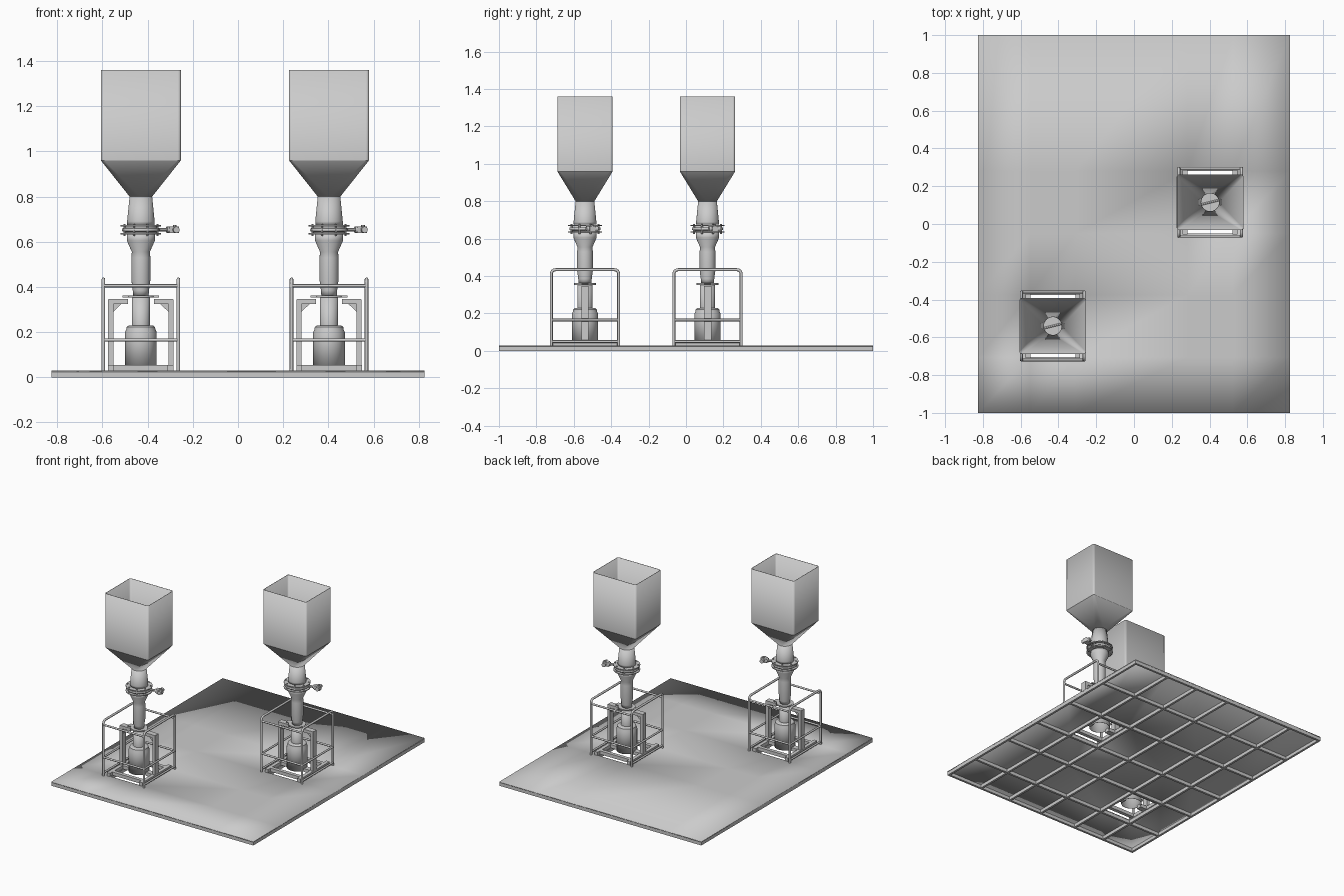
import bpy, bmesh
from math import sin, cos, pi, radians
from mathutils import Vector, Matrix

if "Cube" in bpy.data.objects:
    bpy.data.objects.remove(bpy.data.objects["Cube"])

CENTRES = [(-0.43, -0.54), (0.403, 0.115)]
unit_parts = []


def make(name, bm, solid=0.0, unit=True):
    bmesh.ops.remove_doubles(bm, verts=bm.verts, dist=1e-5)
    me = bpy.data.meshes.new(name)
    bm.to_mesh(me)
    bm.free()
    ob = bpy.data.objects.new(name, me)
    bpy.context.collection.objects.link(ob)
    bpy.ops.object.select_all(action='DESELECT')
    ob.select_set(True)
    bpy.context.view_layer.objects.active = ob
    bpy.ops.object.shade_smooth_by_angle(angle=radians(30))
    if solid:
        m = ob.modifiers.new("wall", 'SOLIDIFY')
        m.thickness = solid
    if unit:
        unit_parts.append(ob)
    return ob


def box(bm, c, s, turn=0.0):
    mat = Matrix.Translation(c) @ Matrix.Rotation(turn, 4, 'Z') @ Matrix.Diagonal((*s, 1))
    bmesh.ops.create_cube(bm, size=1, matrix=mat)


def rod(bm, a, b, r, n=12):
    a, b = Vector(a), Vector(b)
    d = b - a
    mat = Matrix.Translation((a + b) / 2) @ d.to_track_quat('Z', 'Y').to_matrix().to_4x4()
    bmesh.ops.create_cone(bm, cap_ends=True, segments=n, radius1=r, radius2=r,
                          depth=d.length, matrix=mat)


def loft(bm, rings):
    rows = [[bm.verts.new(p) for p in ring] for ring in rings]
    n = len(rows[0])
    for lo, hi in zip(rows, rows[1:]):
        for i in range(n):
            j = (i + 1) % n
            bm.faces.new((lo[i], lo[j], hi[j], hi[i]))


def lathe(bm, profile, n=40):
    loft(bm, [[(r * cos(2 * pi * i / n), r * sin(2 * pi * i / n), z) for i in range(n)]
              for r, z in profile])


def ring(bm, r0, r1, z0, z1):
    lathe(bm, [(r0, z0), (r1, z0), (r1, z1), (r0, z1), (r0, z0)])


def tubes(name, paths, r):
    cu = bpy.data.curves.new(name, 'CURVE')
    cu.dimensions = '3D'
    cu.bevel_depth, cu.bevel_resolution, cu.use_fill_caps = r, 2, True
    for path in paths:
        sp = cu.splines.new('POLY')
        sp.points.add(len(path) - 1)
        for p, co in zip(sp.points, path):
            p.co = (*co, 1)
        sp.use_smooth = True
    ob = bpy.data.objects.new(name, cu)
    bpy.context.collection.objects.link(ob)
    unit_parts.append(ob)


# deck plate with two openings
bm = bmesh.new()
xs = [-0.825, -0.55, -0.31, 0.283, 0.523, 0.825]
ys = [-1, -0.705, -0.375, -0.05, 0.28, 1]
for i in range(5):
    for j in range(5):
        if (i, j) not in ((1, 1), (3, 3)):
            bm.faces.new([bm.verts.new((x, y, 0.03)) for x, y in (
                (xs[i], ys[j]), (xs[i + 1], ys[j]), (xs[i + 1], ys[j + 1]), (xs[i], ys[j + 1]))])
make("deck_plate", bm, 0.006, unit=False)

# beams under the deck
bm = bmesh.new()
for x in (-0.817, -0.558, -0.302, 0, 0.275, 0.531, 0.817):
    box(bm, (x, 0, 0.0125), (0.016, 2, 0.025))
for y in (-0.992, -0.713, -0.367, -0.058, 0.288, 0.64, 0.992):
    box(bm, (0, y, 0.0125), (1.65, 0.016, 0.025))
make("deck_beams", bm, unit=False)

# hopper: rounded rectangle easing into a circle
def rect_ring(z, hx=0.177, hy=0.148, r=0.014):
    return [(sx * (hx - r) + r * cos(a), sy * (hy - r) + r * sin(a), z)
            for q, (sx, sy) in enumerate(((1, 1), (-1, 1), (-1, -1), (1, -1)))
            for a in [(q + k / 8) * pi / 2 for k in range(9)]]

def circle_ring(z, r):
    return [(r * cos(a), r * sin(a), z) for q in range(4)
            for a in [(q + k / 8) * pi / 2 for k in range(9)]]

bm = bmesh.new()
loft(bm, [circle_ring(0.80, 0.05), rect_ring(0.96), rect_ring(1.36)])
bmesh.ops.dissolve_degenerate(bm, dist=1e-5, edges=bm.edges)
make("hopper", bm, 0.003)

# pipes and drum
bm = bmesh.new()
lathe(bm, [(0.061, 0.675), (0.061, 0.69), (0.05, 0.80)])
make("upper_pipe", bm, 0.003)
bm = bmesh.new()
lathe(bm, [(0.034, 0.36), (0.036, 0.385), (0.042, 0.43), (0.042, 0.53), (0.04, 0.555),
           (0.062, 0.605), (0.062, 0.635)])
make("reducer_pipe", bm, 0.003)
bm = bmesh.new()
lathe(bm, [(0.07, 0.04), (0.07, 0.2), (0.064, 0.212), (0.063, 0.222), (0.056, 0.228),
           (0.04, 0.23), (0.04, 0.355)])
make("drum", bm, 0.003)

# pipe joint with side lugs
bm = bmesh.new()
ring(bm, 0.034, 0.058, 0.353, 0.362)
for s in (-1, 1):
    box(bm, (s * 0.066, 0, 0.3575), (0.03, 0.035, 0.007))
make("pipe_joint", bm)

# butterfly valve: flanges, body, bolts, disc and actuator
bm = bmesh.new()
ring(bm, 0.058, 0.09, 0.667, 0.673)
ring(bm, 0.058, 0.09, 0.632, 0.638)
make("valve_flanges", bm)
bm = bmesh.new()
lathe(bm, [(0.06, 0.638), (0.07, 0.638), (0.073, 0.644), (0.082, 0.646), (0.084, 0.652),
           (0.082, 0.659), (0.073, 0.661), (0.07, 0.667), (0.06, 0.667), (0.06, 0.638)])
make("valve_body", bm)
bm = bmesh.new()
for k in range(8):
    a = (k + 0.5) * pi / 4
    x, y = 0.079 * cos(a), 0.079 * sin(a)
    rod(bm, (x, y, 0.626), (x, y, 0.679), 0.005, 6)
make("valve_bolts", bm)
t = radians(14)
d = Vector((cos(t), sin(t), 0))
side = Vector((-sin(t), cos(t), 0))
mid = Vector((0, 0, 0.653))
bm = bmesh.new()
rod(bm, mid - Vector((0, 0, 0.002)), mid + Vector((0, 0, 0.002)), 0.06, 40)
rod(bm, mid - d * 0.06, mid + d * 0.06, 0.006)
make("valve_disc", bm)
bm = bmesh.new()
rod(bm, mid + d * 0.08, mid + d * 0.13, 0.008)
rod(bm, mid + d * 0.118, mid + d * 0.126, 0.015, 20)
box(bm, mid + d * 0.148, (0.044, 0.032, 0.03), t)
rod(bm, mid + d * 0.155 - side * 0.032, mid + d * 0.155 + side * 0.032, 0.014, 20)
rod(bm, mid + d * 0.155, mid + d * 0.155 + Vector((0, 0, 0.022)), 0.008)
make("valve_actuator", bm)

# base frame
bm = bmesh.new()
for s in (-1, 1):
    box(bm, (s * 0.132, 0, 0.0425), (0.026, 0.34, 0.025))
    box(bm, (0, s * 0.13, 0.0425), (0.24, 0.026, 0.025))
    box(bm, (s * 0.095, 0, 0.0425), (0.06, 0.04, 0.025))
make("base_frame", bm)

# side columns with arms and gussets
bm = bmesh.new()
for s in (-1, 1):
    box(bm, (s * 0.133, 0, 0.2), (0.023, 0.04, 0.29))
    box(bm, (s * 0.1, 0, 0.335), (0.085, 0.04, 0.022))
    tri = [(s * 0.122, 0.325), (s * 0.122, 0.29), (s * 0.085, 0.325)]
    a, b = [[bm.verts.new((x, y, z)) for x, z in tri] for y in (-0.012, 0.012)]
    bm.faces.new(a)
    bm.faces.new(b[::-1])
    for i in range(3):
        j = (i + 1) % 3
        bm.faces.new((a[j], a[i], b[i], b[j]))
bmesh.ops.recalc_face_normals(bm, faces=bm.faces)
make("support_columns", bm)

# guard cage: two arches joined by rails
def arch(x, hy=0.18, top=0.434, r=0.022):
    bend = [(hy - r + r * cos(k * pi / 10), top - r + r * sin(k * pi / 10)) for k in range(6)]
    right = [(x, hy, 0.03)] + [(x, y, z) for y, z in bend]
    return right + [(px, -py, pz) for px, py, pz in reversed(right)]

tubes("cage_arches", [arch(-0.166), arch(0.166)], 0.008)
rails = []
for z in (0.405, 0.165):
    rails += [[(-0.166, y, z), (0.166, y, z)] for y in (-0.18, 0.18)]
for z in (0.165, 0.05):
    rails += [[(x, -0.18, z), (x, 0.18, z)] for x in (-0.166, 0.166)]
tubes("cage_rails", rails, 0.007)

# place both units
for ob in unit_parts:
    twin = ob.copy()
    twin.name = ob.name + "_second"
    bpy.context.collection.objects.link(twin)
    ob.location = (*CENTRES[0], 0)
    twin.location = (*CENTRES[1], 0)
